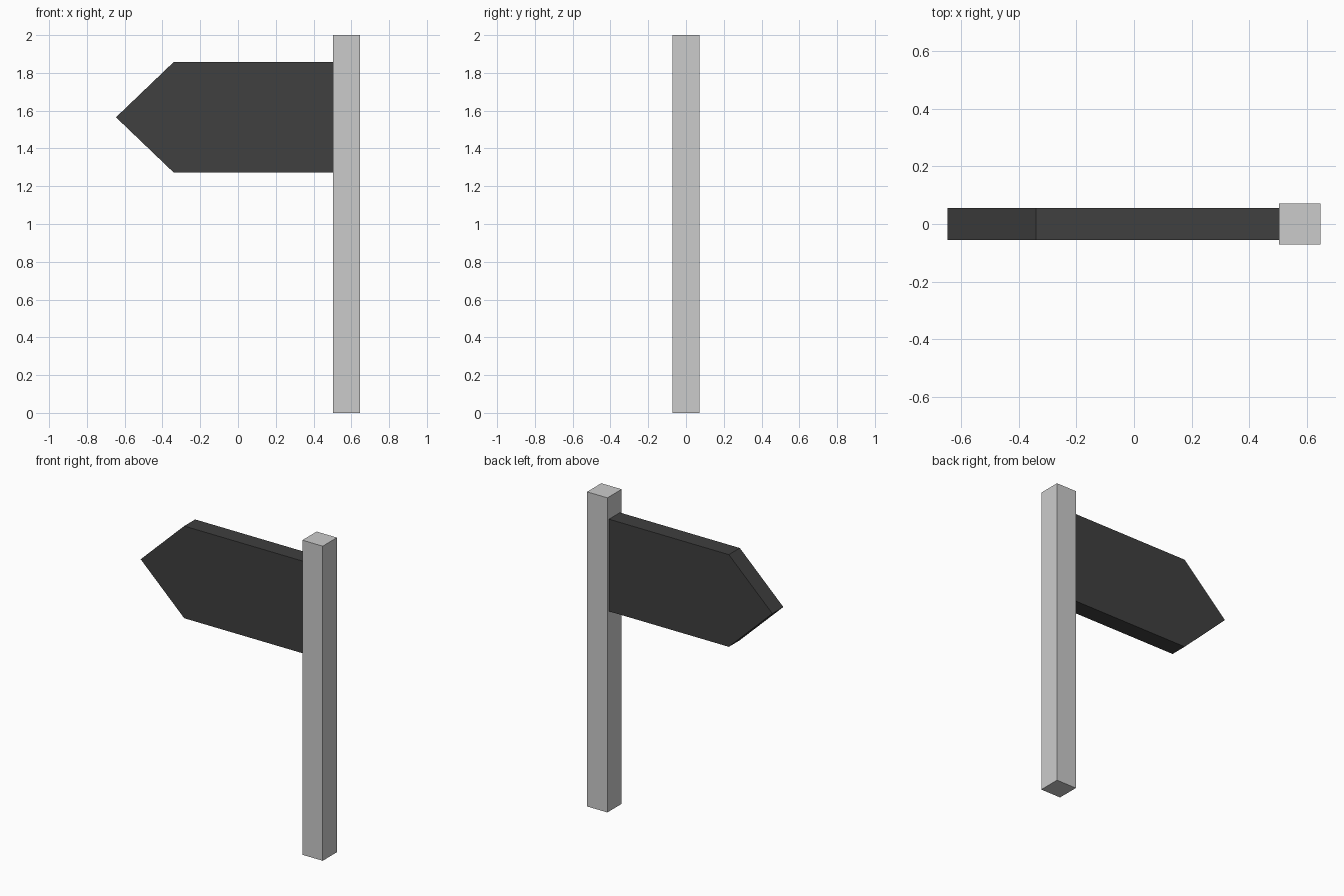
import bpy, bmesh
from mathutils import Vector

if "Cube" in bpy.data.objects:
    bpy.data.objects.remove(bpy.data.objects["Cube"])

POST_X0, POST_X1, POST_HALF = 0.503, 0.646, 0.0715
BOARD_HALF = 0.055


def extruded(name, profile, half_depth):
    """Extrude an x-z outline symmetrically about y = 0."""
    bm = bmesh.new()
    face = bm.faces.new([bm.verts.new((x, -half_depth, z)) for x, z in profile])
    result = bmesh.ops.extrude_face_region(bm, geom=[face])
    moved = [v for v in result["geom"] if isinstance(v, bmesh.types.BMVert)]
    bmesh.ops.translate(bm, verts=moved, vec=Vector((0, 2 * half_depth, 0)))
    bmesh.ops.recalc_face_normals(bm, faces=bm.faces)
    mesh = bpy.data.meshes.new(name)
    bm.to_mesh(mesh)
    bm.free()
    obj = bpy.data.objects.new(name, mesh)
    bpy.context.collection.objects.link(obj)
    return obj


# Square upright post
extruded("post", [(POST_X0, 0), (POST_X1, 0), (POST_X1, 2), (POST_X0, 2)], POST_HALF)

# Arrow-shaped board butted against the post
board = extruded("arrow_board", [(POST_X0, 1.272), (POST_X0, 1.858), (-0.34, 1.858),
                                 (-0.646, 1.565), (-0.34, 1.272)], BOARD_HALF)
black = bpy.data.materials.new("board_black")
black.diffuse_color = (0.05, 0.05, 0.05, 1)
black.use_nodes = True
black.node_tree.nodes["Principled BSDF"].inputs["Base Color"].default_value = black.diffuse_color
board.data.materials.append(black)
